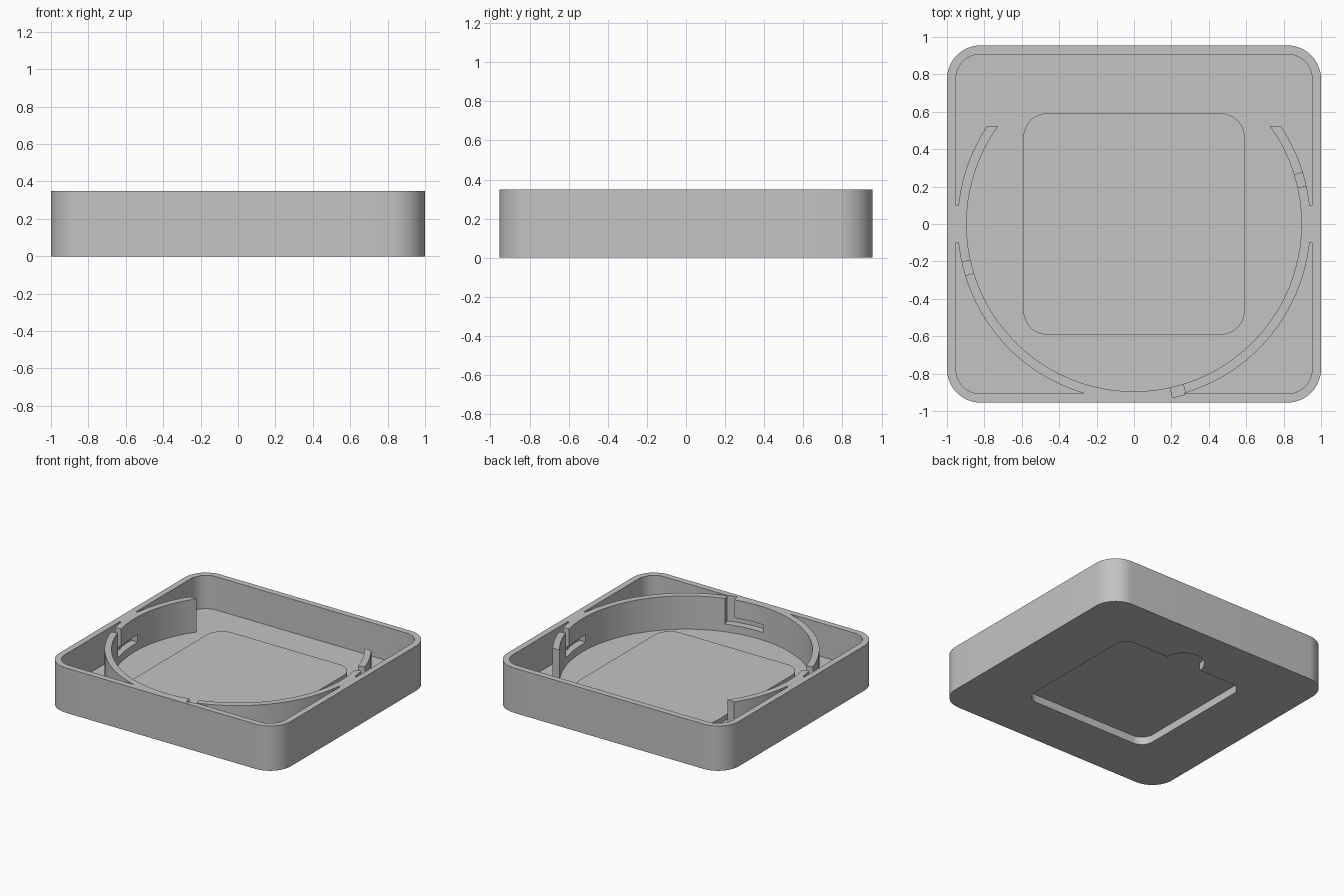
import bpy
import bmesh
from math import cos, sin, asin, pi, radians

HEIGHT, FLOOR, PAD_TOP = 0.35, 0.09, 0.13
RING_IN, RING_OUT, RING_END_Y = 0.895, 0.944, 0.525

if "Cube" in bpy.data.objects:
    bpy.data.objects.remove(bpy.data.objects["Cube"], do_unlink=True)

grey = bpy.data.materials.new("plain_grey")
grey.use_nodes = True
grey.diffuse_color = (0.55, 0.55, 0.55, 1)
grey.node_tree.nodes["Principled BSDF"].inputs["Base Color"].default_value = grey.diffuse_color


def arc(radius, start, end, steps, cx=0, cy=0):
    """Points along an arc, angles in radians."""
    angles = [start + (end - start) * i / steps for i in range(steps + 1)]
    return [(cx + radius * cos(a), cy + radius * sin(a)) for a in angles]


def rounded_rect(hx, hy, r, back_notch=0):
    """Rounded rectangle outline, optionally with a round bulge on the back edge."""
    points = []
    for i, (sx, sy) in enumerate([(1, 1), (-1, 1), (-1, -1), (1, -1)]):
        points += arc(r, i * pi / 2, (i + 1) * pi / 2, 14, sx * (hx - r), sy * (hy - r))
        if i == 0 and back_notch:
            points += arc(back_notch, 0, pi, 24, 0, hy)
    return points


def band(start, end, r_in, r_out, steps):
    """Curved strip outline between two radii."""
    return arc(r_out, start, end, steps) + arc(r_in, end, start, steps)


def prism(name, outline, z0, z1):
    """Extrude a flat outline from z0 to z1."""
    bm = bmesh.new()
    face = bm.faces.new([bm.verts.new((x, y, z0)) for x, y in outline])
    top = bmesh.ops.extrude_face_region(bm, geom=[face])["geom"]
    moved = [v for v in top if isinstance(v, bmesh.types.BMVert)]
    bmesh.ops.translate(bm, verts=moved, vec=(0, 0, z1 - z0))
    bmesh.ops.recalc_face_normals(bm, faces=bm.faces)
    mesh = bpy.data.meshes.new(name)
    bm.to_mesh(mesh)
    bm.free()
    mesh.materials.append(grey)
    obj = bpy.data.objects.new(name, mesh)
    bpy.context.collection.objects.link(obj)
    return obj


def cut(target, cutter):
    """Subtract the cutter from the target, then discard it."""
    mod = target.modifiers.new("cut", 'BOOLEAN')
    mod.operation = 'DIFFERENCE'
    mod.solver = 'EXACT'
    mod.object = cutter
    bpy.context.view_layer.objects.active = target
    bpy.ops.object.modifier_apply(modifier=mod.name)
    bpy.data.objects.remove(cutter, do_unlink=True)


# Interior space: everything subtracted from it remains as solid in the tray
cavity = prism("cavity", rounded_rect(0.952, 0.907, 0.13), FLOOR, 0.5)

# Raised floor pad
cut(cavity, prism("floor_pad", rounded_rect(0.592, 0.592, 0.13), 0, PAD_TOP))

# Open retaining ring with ends trimmed straight across
outer_end, inner_end = asin(RING_END_Y / RING_OUT), asin(RING_END_Y / RING_IN)
ring = (arc(RING_OUT, -pi - outer_end, outer_end, 120)
        + arc(RING_IN, inner_end, -pi - inner_end, 120))
cut(cavity, prism("retaining_ring", ring, 0, 0.6))

# Side bridges joining the ring to the walls
for side in (-1, 1):
    bridge = [(side * x, y) for x, y in ((0.93, -0.1), (1.05, -0.1), (1.05, 0.1), (0.93, 0.1))]
    cut(cavity, prism("ring_bridge", bridge, 0, 0.6))

# Tray body
tray = prism("tray", rounded_rect(1, 0.955, 0.18), 0, HEIGHT)
cut(tray, cavity)

# Underside pocket with a finger notch at the back
cut(tray, prism("pocket", rounded_rect(0.545, 0.545, 0.1, 0.15), -0.1, 0.06))

# Twist-lock slots: a drop-in channel and a sideways run
for turn in (0, 180, 270):
    run, left, right = (radians(turn + a) for a in (-2.5, 12.5, 17))
    cut(tray, prism("drop_channel", band(left, right, 0.87, 0.951, 6), 0.15, 0.5))
    cut(tray, prism("lock_run", band(run, right, 0.87, 0.951, 18), 0.15, 0.21))

# Smooth curved walls, sharp edges
bpy.ops.object.select_all(action='DESELECT')
tray.select_set(True)
bpy.context.view_layer.objects.active = tray
bpy.ops.object.shade_smooth_by_angle(angle=radians(30))
